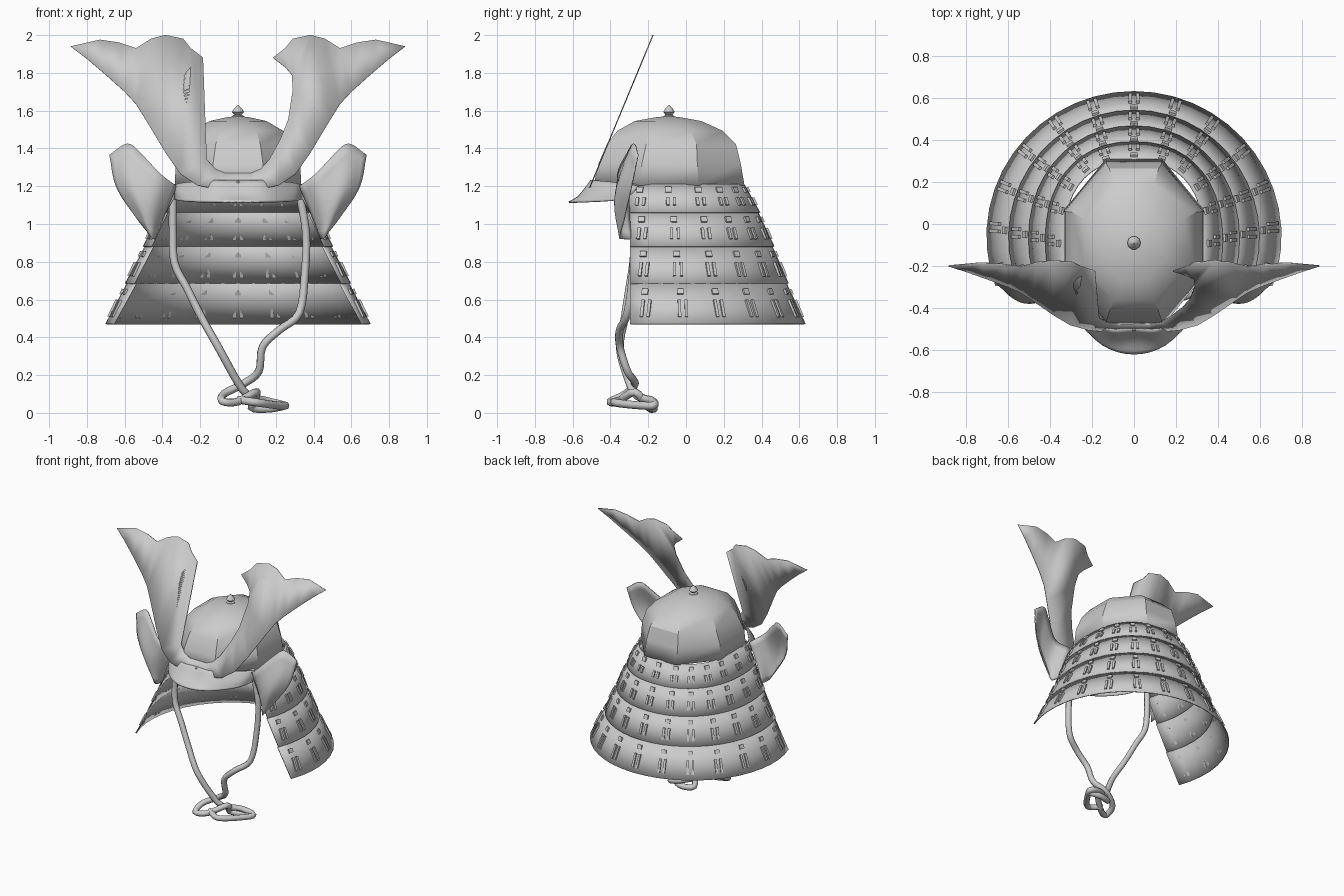
import bpy, bmesh, math
from mathutils import Vector, Matrix

if "Cube" in bpy.data.objects:
    bpy.data.objects.remove(bpy.data.objects["Cube"])


def finish(bm, name, thick=0, angle=30):
    bmesh.ops.remove_doubles(bm, verts=bm.verts, dist=1e-5)
    bmesh.ops.recalc_face_normals(bm, faces=bm.faces)
    me = bpy.data.meshes.new(name)
    bm.to_mesh(me)
    bm.free()
    ob = bpy.data.objects.new(name, me)
    bpy.context.collection.objects.link(ob)
    bpy.ops.object.select_all(action='DESELECT')
    ob.select_set(True)
    bpy.context.view_layer.objects.active = ob
    bpy.ops.object.shade_smooth_by_angle(angle=math.radians(angle))
    if thick:
        m = ob.modifiers.new("Thickness", 'SOLIDIFY')
        m.thickness = thick
        m.offset = 0
    return ob


def resample(pts, n):
    """Catmull-Rom curve through the points, n steps per span."""
    p = [Vector(q) for q in pts]
    p = [2 * p[0] - p[1]] + p + [2 * p[-1] - p[-2]]
    out = []
    for i in range(1, len(p) - 2):
        a, b, c, d = p[i - 1:i + 3]
        for k in range(n):
            t = k / n
            out.append(0.5 * (2 * b + (c - a) * t + (2 * a - 5 * b + 4 * c - d) * t * t
                              + (3 * b - a - 3 * c + d) * t ** 3))
    return out + [p[-2]]


def grid(bm, rows, closed=False):
    vs = [[bm.verts.new(p) for p in r] for r in rows]
    n = len(vs[0])
    for a, b in zip(vs, vs[1:]):
        for j in range(n if closed else n - 1):
            k = (j + 1) % n
            bm.faces.new((a[j], a[k], b[k], b[j]))
    return vs


def loft(name, rows, n, thick):
    rows = [resample(r, n) for r in rows]
    cols = [resample(c, n) for c in zip(*rows)]
    bm = bmesh.new()
    grid(bm, cols)
    return finish(bm, name, thick)


# Eight-sided bowl: z, half width, front y, back y
bowl = [(1.205, .33, -.485, .305), (1.32, .325, -.458, .285), (1.42, .29, -.415, .26),
        (1.49, .235, -.36, .19), (1.54, .15, -.27, .08), (1.56, .06, -.16, -.03)]
octagon = [(.4, -1), (1, -.39), (1, .39), (.4, 1), (-.4, 1), (-1, .39), (-1, -.39), (-.4, -1)]
bm = bmesh.new()
rings = grid(bm, [[(w * x, (f + b) / 2 + (b - f) / 2 * y, z) for x, y in octagon]
                  for z, w, f, b in bowl], True)
tip = bm.verts.new((0, -.09, 1.567))
for j in range(8):
    bm.faces.new((rings[-1][j], rings[-1][(j + 1) % 8], tip))
finish(bm, "helmet_bowl", .01)

# Finial on the crown
bm = bmesh.new()
prof = [(.04, 1.555), (.03, 1.572), (.018, 1.578), (.032, 1.592), (.022, 1.61), (.001, 1.63)]
grid(bm, [[(r * math.cos(a * math.pi / 5), -.09 + r * math.sin(a * math.pi / 5), z)
           for a in range(10)] for r, z in prof], True)
finish(bm, "crown_finial")


# Front visor, flaring forward
def both(half):
    return [(-x, y, z) for x, y, z in half] + [(x, y, z) for x, y, z in half[-2::-1]]


loft("front_visor", [
    both([(.335, -.25, 1.2), (.30, -.33, 1.215), (.14, -.49, 1.23), (0, -.495, 1.23)]),
    both([(.335, -.28, 1.165), (.3, -.39, 1.165), (.15, -.54, 1.16), (0, -.555, 1.155)]),
    both([(.335, -.31, 1.13), (.285, -.435, 1.12), (.15, -.575, 1.115), (0, -.62, 1.115)])],
    4, .008)

# Neck guard: levels of z, half width, back y, centre y, squareness
levels = [(1.21, .335, .305, -.09, 2.4), (1.06, .41, .38, -.08, 2.25), (.88, .49, .455, -.07, 2.1),
          (.685, .585, .53, -.065, 2), (.47, .69, .62, -.06, 2)]
FRONT = -.295


def guard(t, f):
    """Point on the guard: t = level, f = 0..1 around from right front to left front."""
    i = min(int(t), 3)
    z, w, b, c, n = [p + (q - p) * (t - i) for p, q in zip(levels[i], levels[i + 1])]
    a0 = -math.asin(((c - FRONT) / (b - c)) ** (n / 2))
    a = a0 + (math.pi - 2 * a0) * f
    co, si = math.cos(a), math.sin(a)
    return Vector((math.copysign(abs(co) ** (2 / n), co) * w,
                   c + math.copysign(abs(si) ** (2 / n), si) * (b - c), z))


def normal(t, f):
    u = (guard(t, f + .005) - guard(t, f - .005)).normalized()
    v = (guard(t + .02, f) - guard(t - .02, f)).normalized()
    nn = v.cross(u).normalized()
    if nn.dot(guard(t, f) - Vector((0, -.1, guard(t, f).z))) < 0:
        nn = -nn
    return u, nn.cross(u), nn


for i in range(4):
    bm = bmesh.new()
    rows = []
    for t in (i, i + .5, i + 1):
        row = []
        for k in range(29):
            p = guard(t, k / 28)
            r = Vector((p.x, p.y + .08, 0)).normalized() * (.01 * (t - i))
            row.append(p + Vector((r.x, max(r.y, 0), 0)))
        rows.append(row)
    grid(bm, rows)
    finish(bm, f"neck_guard_band_{i + 1}", .008)

# Lacing: one short stitch above a pair of long stitches, thirteen columns per band
bm = bmesh.new()
for i in range(4):
    for k in range(13):
        f = .035 + .93 * k / 12
        for t, off, w, h in ((.22, 0, .034, .03), (.64, -.018, .016, .045 + .018 * i),
                             (.64, .018, .016, .045 + .018 * i)):
            u, v, nn = normal(i + t, f)
            p = guard(i + t, f) + u * off + nn * (.004 + .01 * t)
            m = Matrix((u * w, v * h, nn * .018)).transposed().to_4x4()
            bmesh.ops.create_cube(bm, size=1, matrix=Matrix.Translation(p) @ m)
finish(bm, "neck_guard_lacing")

# Turned-back side flaps
flap = [[(.44, -.29, .92), (.385, -.30, 1.06), (.325, -.30, 1.2)],
        [(.445, -.335, .92), (.445, -.365, 1.09), (.41, -.36, 1.265)],
        [(.455, -.35, .925), (.52, -.375, 1.14), (.515, -.31, 1.375)],
        [(.48, -.345, .96), (.585, -.345, 1.2), (.585, -.275, 1.425)],
        [(.52, -.33, 1.01), (.64, -.29, 1.19), (.68, -.255, 1.365)]]
for s, side in ((1, "right"), (-1, "left")):
    loft(f"{side}_side_flap", [[(s * x, y, z) for x, y, z in c] for c in flap], 4, .008)

# Horned crest: flat half outline in x, z, mirrored and leaned back
half = [(.07, 1.175), (.215, 1.205), (.305, 1.265), (.385, 1.38), (.49, 1.555), (.54, 1.635),
        (.6, 1.70), (.7, 1.79), (.8, 1.875), (.885, 1.94), (.73, 1.975), (.63, 1.96), (.54, 1.93),
        (.46, 1.98), (.385, 2.0), (.29, 1.98), (.25, 1.93), (.185, 1.88), (.25, 1.83),
        (.285, 1.79), (.29, 1.71), (.265, 1.55), (.225, 1.45), (.165, 1.34), (.12, 1.29),
        (.07, 1.27)]


def lean(x, z, d=0):
    return Vector((x, -.515 + (z - 1.18) * .415 - d, z))


bm = bmesh.new()
outline = half + [(-x, z) for x, z in reversed(half)]
bm.faces.new([bm.verts.new(lean(x, z)) for x, z in outline])
bmesh.ops.triangulate(bm, faces=bm.faces)
finish(bm, "horned_crest", .006)

# Rivets at the foot of the crest
bm = bmesh.new()
for x in (-.06, 0, .06):
    bmesh.ops.create_uvsphere(bm, u_segments=8, v_segments=6, radius=.01,
                              matrix=Matrix.Translation(lean(x, 1.22, .003)))
finish(bm, "crest_rivets")

# Chin cords, crossing into a loose knot
cords = {
    "left_chin_cord": [(-.345, -.27, 1.14), (-.345, -.27, .95), (-.335, -.28, .79), (-.27, -.30, .66),
                       (-.19, -.325, .5), (-.10, -.35, .34), (0, -.30, .16), (.06, -.26, .09),
                       (.15, -.18, .065), (.25, -.17, .04), (.21, -.25, .04), (.10, -.38, .055),
                       (.0, -.34, .07)],
    "right_chin_cord": [(.33, -.27, 1.14), (.36, -.27, .95), (.355, -.28, .75), (.325, -.31, .53),
                        (.22, -.35, .44), (.13, -.35, .35), (.11, -.31, .22), (.03, -.27, .155),
                        (-.075, -.32, .10), (-.08, -.40, .06), (.0, -.36, .06), (.10, -.27, .11),
                        (.07, -.20, .03), (.16, -.17, .022), (.24, -.2, .035)]}
for name, pts in cords.items():
    cu = bpy.data.curves.new(name, 'CURVE')
    cu.dimensions = '3D'
    cu.bevel_depth = .021
    cu.bevel_resolution = 2
    cu.use_fill_caps = True
    path = resample(pts, 4)
    sp = cu.splines.new('POLY')
    sp.points.add(len(path) - 1)
    for q, p in zip(sp.points, path):
        q.co = (*p, 1)
    bpy.context.collection.objects.link(bpy.data.objects.new(name, cu))
